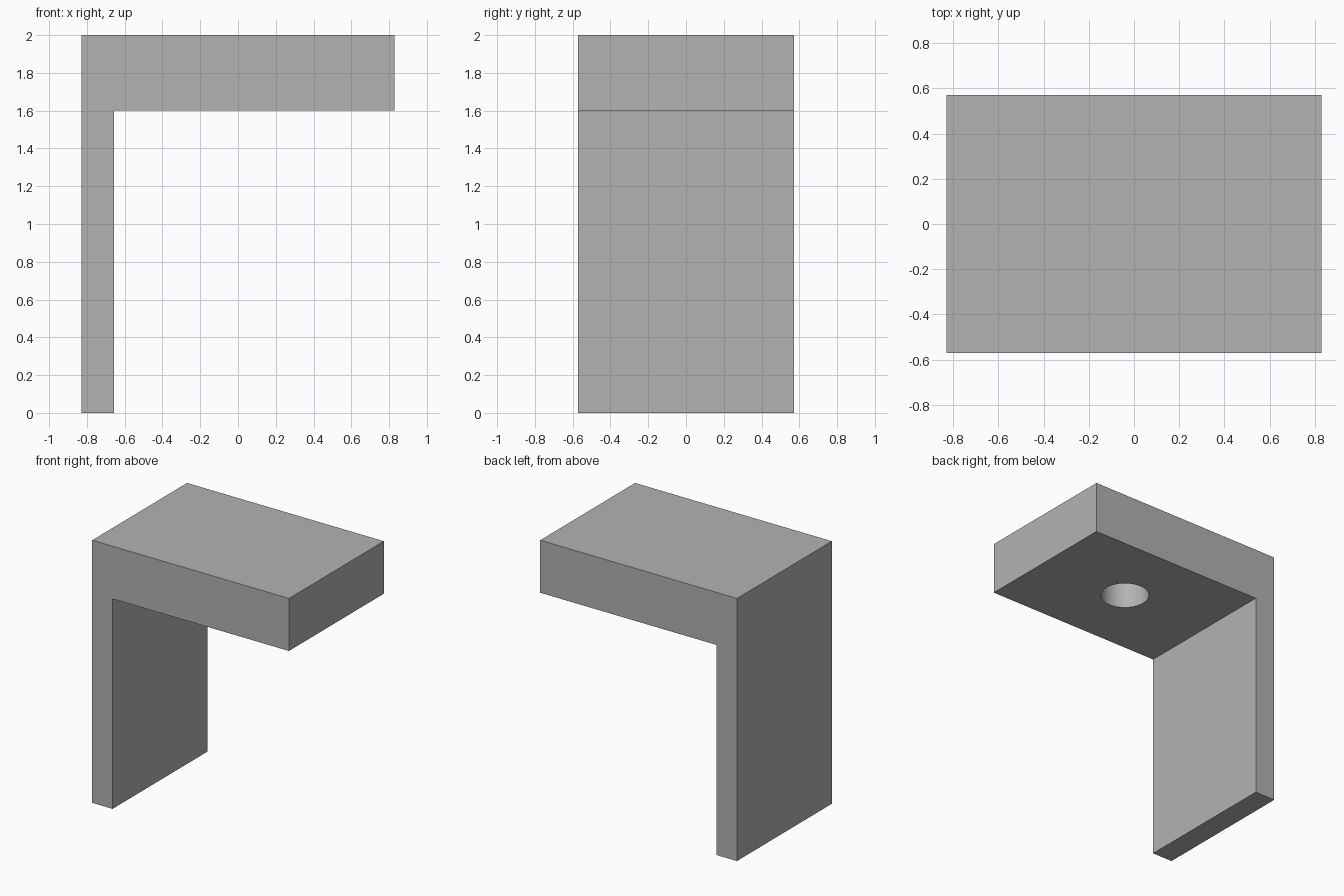
import bpy
import bmesh
import math
from mathutils import Matrix

cube = bpy.data.objects.get("Cube")
if cube:
    bpy.data.objects.remove(cube, do_unlink=True)

# Dimensions
HALF_LENGTH, HALF_WIDTH, HEIGHT = 0.829, 0.571, 2.0
SLAB_BOTTOM, LEG_INNER = 1.6, -0.657
HOLE_RADIUS, HOLE_DEPTH = 0.172, 0.286

# Single grey material
grey = bpy.data.materials.new("plain grey")
grey.use_nodes = True
colour = (0.448, 0.448, 0.448, 1)
grey.diffuse_color = colour
grey.node_tree.nodes["Principled BSDF"].inputs["Base Color"].default_value = colour


def add_object(name, bm):
    bmesh.ops.recalc_face_normals(bm, faces=bm.faces)
    mesh = bpy.data.meshes.new(name)
    bm.to_mesh(mesh)
    bm.free()
    mesh.materials.append(grey)
    obj = bpy.data.objects.new(name, mesh)
    bpy.context.collection.objects.link(obj)
    return obj


# L-shaped bracket: side profile extruded across its width
profile = [(-HALF_LENGTH, 0), (LEG_INNER, 0), (LEG_INNER, SLAB_BOTTOM),
           (HALF_LENGTH, SLAB_BOTTOM), (HALF_LENGTH, HEIGHT), (-HALF_LENGTH, HEIGHT)]
bm = bmesh.new()
face = bm.faces.new([bm.verts.new((x, -HALF_WIDTH, z)) for x, z in profile])
side = bmesh.ops.extrude_face_region(bm, geom=[face])
bmesh.ops.translate(bm, vec=(0, 2 * HALF_WIDTH, 0),
                    verts=[g for g in side["geom"] if isinstance(g, bmesh.types.BMVert)])
bracket = add_object("bracket", bm)

# Blind round hole in the middle of the slab's underside
bm = bmesh.new()
bmesh.ops.create_cone(bm, cap_ends=True, segments=64, radius1=HOLE_RADIUS,
                      radius2=HOLE_RADIUS, depth=2 * HOLE_DEPTH,
                      matrix=Matrix.Translation(((LEG_INNER + HALF_LENGTH) / 2, 0, SLAB_BOTTOM)))
cutter = add_object("hole_cutter", bm)

bpy.ops.object.select_all(action="DESELECT")
bracket.select_set(True)
bpy.context.view_layer.objects.active = bracket
cut = bracket.modifiers.new("hole", "BOOLEAN")
cut.operation = "DIFFERENCE"
cut.solver = "EXACT"
cut.object = cutter
bpy.ops.object.modifier_apply(modifier=cut.name)
bpy.data.objects.remove(cutter, do_unlink=True)

# Smooth hole wall, sharp box edges
bpy.ops.object.shade_smooth_by_angle(angle=math.radians(30))
